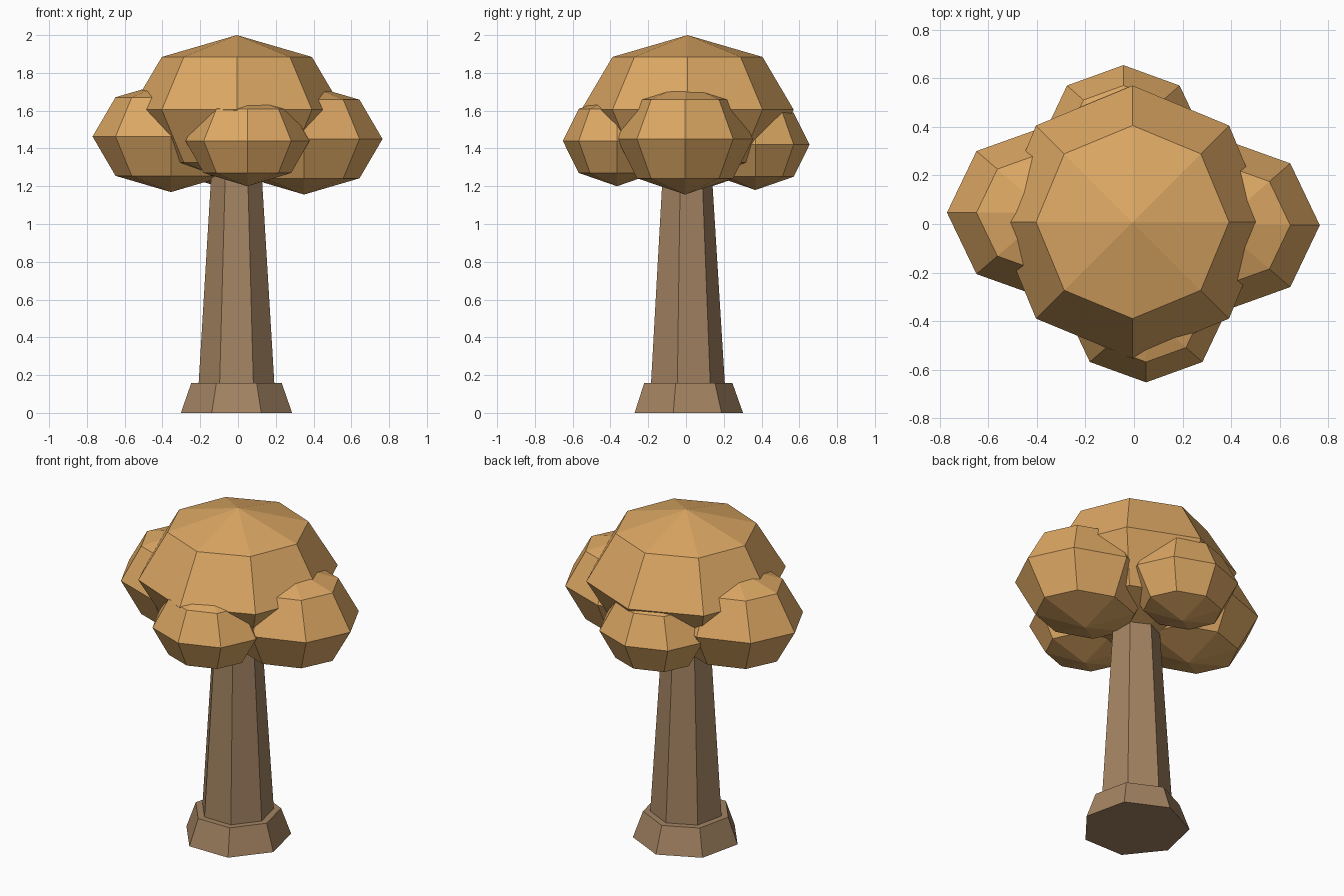
import bpy, bmesh, math
from mathutils import Matrix

if "Cube" in bpy.data.objects:
    bpy.data.objects.remove(bpy.data.objects["Cube"])


def material(name, color):
    m = bpy.data.materials.new(name)
    m.diffuse_color = (*color, 1)
    m.use_nodes = True
    m.node_tree.nodes["Principled BSDF"].inputs["Base Color"].default_value = m.diffuse_color
    return m


leaf = material("golden_leaf", (0.72, 0.39, 0.127))
bark = material("brown_bark", (0.365, 0.226, 0.122))


def add_object(name, bm, mat):
    mesh = bpy.data.meshes.new(name)
    bm.to_mesh(mesh)
    bm.free()
    mesh.materials.append(mat)
    obj = bpy.data.objects.new(name, mesh)
    bpy.context.collection.objects.link(obj)
    return obj


def foliage(name, center, radii):
    """Low-poly squashed ball, eight sides and four bands."""
    bm = bmesh.new()
    bmesh.ops.create_uvsphere(bm, u_segments=8, v_segments=4, radius=1)
    bm.transform(Matrix.Translation(center) @ Matrix.Diagonal((*radii, 1)))
    add_object(name, bm, leaf)


def tapered_post(name, z0, z1, r0, r1, sides=7, cx=-0.008, cy=0.0):
    """Closed tapered prism with one corner pointing to the back."""
    bm = bmesh.new()
    rings = []
    for z, r in ((z0, r0), (z1, r1)):
        angles = [math.pi / 2 + math.tau * i / sides for i in range(sides)]
        rings.append([bm.verts.new((cx + r * math.cos(a), cy + r * math.sin(a), z))
                      for a in angles])
    low, high = rings
    bm.faces.new(low[::-1])
    bm.faces.new(high)
    for i in range(sides):
        j = (i + 1) % sides
        bm.faces.new((low[i], low[j], high[j], high[i]))
    add_object(name, bm, bark)


# Trunk and flared foot
tapered_post("trunk_foot", 0.0, 0.157, 0.302, 0.246)
tapered_post("trunk", 0.02, 1.36, 0.214, 0.131)

# Crown and four side clumps
foliage("crown", (-0.006, 0.008, 1.605), (0.562, 0.562, 0.395))
foliage("right_clump", (0.35, -0.005, 1.45), (0.415, 0.36, 0.294))
foliage("left_clump", (-0.355, 0.047, 1.463), (0.415, 0.358, 0.294))
foliage("front_clump", (0.05, -0.365, 1.44), (0.328, 0.287, 0.24))
foliage("back_clump", (-0.044, 0.367, 1.42), (0.328, 0.287, 0.24))
